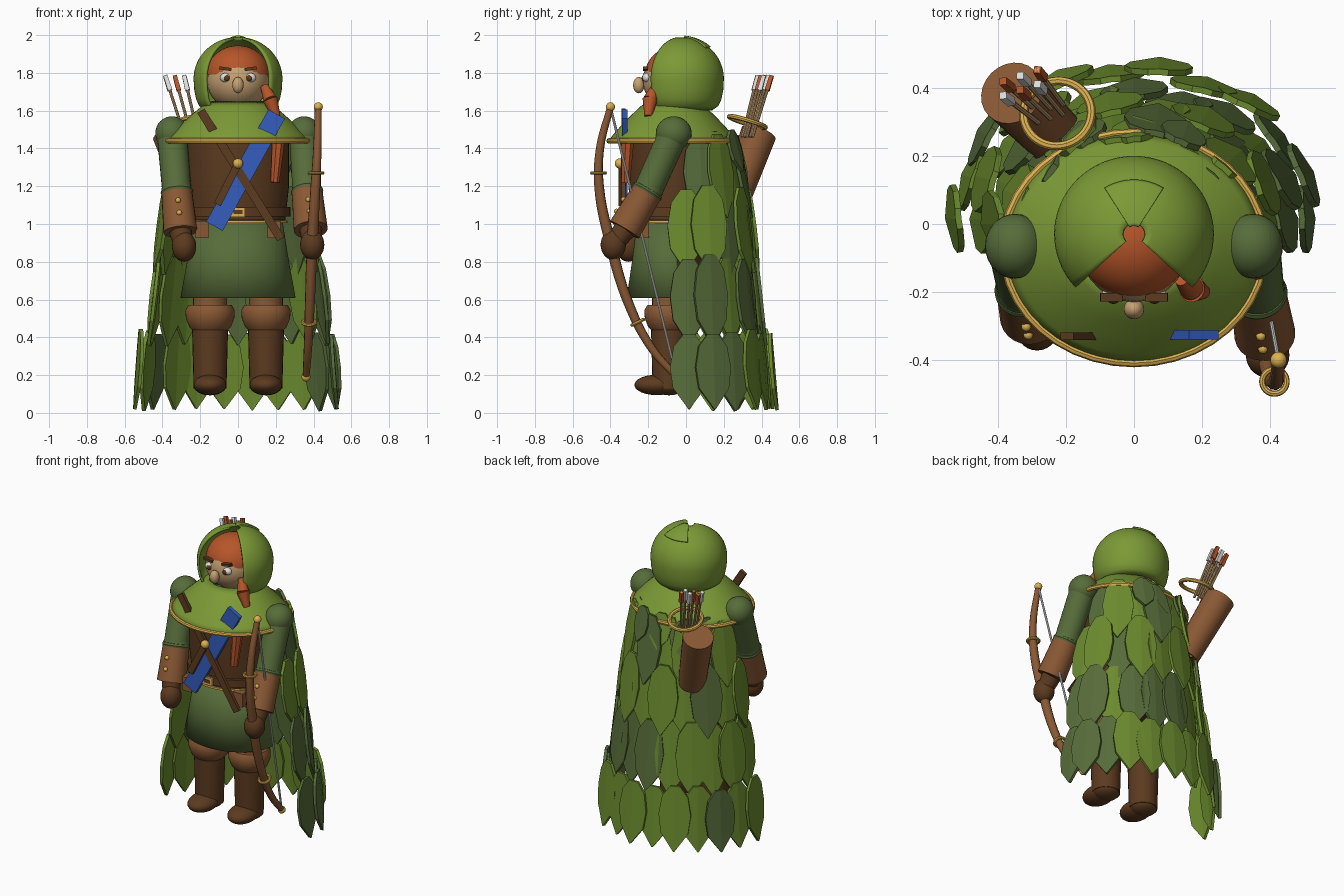
import bpy, bmesh, math, random
from mathutils import Vector, Matrix

random.seed(4)
if "Cube" in bpy.data.objects:
    bpy.data.objects.remove(bpy.data.objects["Cube"], do_unlink=True)


def material(name, r, g, b):
    m = bpy.data.materials.new(name)
    m.use_nodes = True
    m.diffuse_color = (r, g, b, 1)
    m.node_tree.nodes["Principled BSDF"].inputs["Base Color"].default_value = (r, g, b, 1)
    return m


LIGHT = material("light green", .20, .32, .037)
LEAF = material("leaf green", .15, .26, .028)
DARK = material("dark green", .095, .15, .042)
BROWN = material("brown leather", .25, .098, .034)
UMBER = material("dark brown", .108, .043, .014)
ORANGE = material("orange", .47, .092, .022)
SKIN = material("skin", .57, .36, .17)
GOLD = material("gold", .73, .44, .08)
BLUE = material("blue", .034, .11, .52)
WHITE = material("white", .74, .74, .72)


def finish(ob, name, mat, smooth=True):
    ob.name = name
    ob.data.materials.append(mat)
    bpy.ops.object.select_all(action='DESELECT')
    ob.select_set(True)
    bpy.context.view_layer.objects.active = ob
    if smooth:
        bpy.ops.object.shade_smooth_by_angle(angle=math.radians(40))
    return ob


def from_bmesh(bm, name, mat, smooth=True):
    me = bpy.data.meshes.new(name)
    bm.to_mesh(me)
    bm.free()
    ob = bpy.data.objects.new(name, me)
    bpy.context.collection.objects.link(ob)
    return finish(ob, name, mat, smooth)


def ball(name, loc, size, mat):
    bm = bmesh.new()
    bmesh.ops.create_uvsphere(bm, u_segments=28, v_segments=16, radius=1)
    bmesh.ops.scale(bm, vec=Vector(size), verts=bm.verts)
    bmesh.ops.translate(bm, vec=Vector(loc), verts=bm.verts)
    return from_bmesh(bm, name, mat)


def rod(name, a, b, r1, r2, mat, sides=24):
    a, b = Vector(a), Vector(b)
    d = b - a
    bm = bmesh.new()
    bmesh.ops.create_cone(bm, cap_ends=True, segments=sides, radius1=r1, radius2=r2, depth=d.length)
    bm.transform(Matrix.Translation((a + b) / 2) @ d.to_track_quat('Z', 'Y').to_matrix().to_4x4())
    return from_bmesh(bm, name, mat)


def box(name, loc, size, mat, tilt=0):
    bm = bmesh.new()
    bmesh.ops.create_cube(bm, size=1)
    bmesh.ops.scale(bm, vec=Vector(size), verts=bm.verts)
    bm.transform(Matrix.Translation(loc) @ Matrix.Rotation(tilt, 4, 'Y'))
    return from_bmesh(bm, name, mat, False)


def ring(name, loc, radius, thick, mat, axis=(0, 0, 1), sy=1):
    bpy.ops.mesh.primitive_torus_add(location=loc, major_radius=radius, minor_radius=thick,
                                     major_segments=40, minor_segments=8)
    ob = bpy.context.object
    ob.rotation_euler = Vector(axis).to_track_quat('Z', 'Y').to_euler()
    ob.scale.y = sy
    return finish(ob, name, mat)


def lathe(name, profile, y, sy, mat, start=0, sweep=360, thick=0):
    # Profile of (radius, z) spun about the vertical; start is measured from the front.
    bm = bmesh.new()
    a = math.radians(start - 90)
    vs = [bm.verts.new((r * math.cos(a), r * math.sin(a), z)) for r, z in profile]
    es = [bm.edges.new(p) for p in zip(vs, vs[1:])]
    bmesh.ops.spin(bm, geom=vs + es, axis=(0, 0, 1), cent=(0, 0, 0),
                   angle=math.radians(sweep), steps=48)
    bmesh.ops.remove_doubles(bm, verts=bm.verts, dist=.0005)
    bmesh.ops.recalc_face_normals(bm, faces=bm.faces)
    bm.transform(Matrix.Translation((0, y, 0)) @ Matrix.Diagonal((1, sy, 1, 1)))
    ob = from_bmesh(bm, name, mat)
    if thick:
        ob.modifiers.new("thickness", 'SOLIDIFY').thickness = thick
    return ob


def dome(r, rz, z, a0, a1, n=16):
    angles = [math.radians(a0 + (a1 - a0) * i / n) for i in range(n + 1)]
    return [(r * math.sin(t), z + rz * math.cos(t)) for t in angles]


# Head, hair and hood
ball("head", (0, -.05, 1.76), (.165, .18, .16), SKIN)
lathe("hair", dome(.17, .16, 1.785, 0, 88), -.045, 1.02, ORANGE)
hood = dome(.235, .22, 1.77, 8, 92) + [(.232, 1.71), (.222, 1.66), (.205, 1.625), (.17, 1.6)]
lathe("hood", hood, -.03, .98, LIGHT, 47, 266, .014)
lathe("hood_flap", dome(.245, .228, 1.77, 6, 42), -.03, .98, LIGHT, 148, 64, .012)
ball("nose", (0, -.25, 1.735), (.03, .03, .043), SKIN)
for s, side in ((1, "left"), (-1, "right")):
    ball(side + "_eye", (s * .067, -.208, 1.775), (.028, .022, .024), WHITE)
    ball(side + "_pupil", (s * .06, -.224, 1.772), (.016, .011, .016), UMBER)
    box(side + "_eyebrow", (s * .067, -.215, 1.822), (.065, .025, .016), UMBER, -s * .15)
rod("braid_top", (.14, -.16, 1.73), (.17, -.19, 1.66), .022, .036, ORANGE)
rod("braid_end", (.17, -.19, 1.66), (.205, -.2, 1.57), .04, .02, ORANGE)
rod("braid_tail", (.213, -.31, 1.44), (.195, -.32, 1.22), .036, .025, ORANGE, 8)

# Body and shoulder cape
lathe("tunic", [(0, 1.46), (.27, 1.46), (.27, 1.2), (.25, 1.02), (0, 1.02)], -.07, .87, UMBER)
lathe("breeches", [(0, 1.02), (.21, 1.02), (.24, .72), (.2, .66), (0, .66)], -.06, .75, UMBER)
lathe("skirt", [(.235, 1.02), (.27, .8), (.305, .61)], -.07, .8, DARK, -97, 194, .014)
lathe("belt", [(.25, 1.04), (.278, 1.04), (.278, 1.09), (.25, 1.09)], -.07, .88, UMBER)
lathe("belt_trim", [(.23, 1.005), (.262, 1.005), (.262, 1.018), (.23, 1.018)], -.07, .86, GOLD)
box("buckle", (0, -.318, 1.063), (.075, .02, .05), GOLD)
box("buckle_slot", (0, -.329, 1.063), (.045, .004, .022), UMBER)
lathe("shoulder_cape", [(.14, 1.65), (.19, 1.625), (.25, 1.575), (.31, 1.52), (.355, 1.475), (.385, 1.44)],
      -.07, .885, LIGHT, thick=.012)
ring("cape_trim", (0, -.07, 1.44), .383, .014, GOLD, sy=.885)

# Straps and dagger across the chest
box("blue_sash", (.04, -.325, 1.285), (.1, .028, .68), BLUE, math.radians(29))
box("brown_strap", (.015, -.33, 1.26), (.045, .022, .8), UMBER, math.radians(-32))
box("dagger", (-.055, -.345, 1.21), (.04, .025, .24), UMBER, math.radians(27))
ball("dagger_pommel", (0, -.35, 1.32), (.027, .027, .027), GOLD)

# Legs and boots
cuff = [(.085, .43), (.11, .455), (.128, .5), (.13, .545), (.115, .57), (.085, .57)]
for s, side in ((1, "left"), (-1, "right")):
    x = s * .148
    rod(side + "_leg", (x, -.09, .54), (x, -.09, .72), .09, .09, BROWN)
    rod(side + "_boot", (x, -.09, .13), (x, -.09, .47), .087, .096, UMBER)
    ball(side + "_heel", (x, -.09, .145), (.087, .087, .052), UMBER)
    ball(side + "_foot", (x, -.155, .148), (.087, .118, .054), UMBER)
    lathe(side + "_boot_cuff", cuff, -.09, 1, BROWN).location.x = x
    box(side + "_pouch", (s * .19, -.235, .97), (.07, .08, .09), BROWN)


# Arms
def arm(side, shoulder, elbow, wrist, hand):
    s, e, w, h = map(Vector, (shoulder, elbow, wrist, hand))
    ball(side + "_shoulder", s, (.088, .095, .09), DARK)
    rod(side + "_sleeve", s, e, .08, .077, DARK)
    ball(side + "_elbow", e, (.08, .08, .07), DARK)
    f = (w - e).normalized()
    ring(side + "_sleeve_cuff", e + f * .01, .07, .016, DARK, f)
    rod(side + "_bracer", e + f * .02, w, .082, .09, BROWN)
    ball(side + "_hand", h, (.064, .067, .08), UMBER)
    rod(side + "_wrist", w, h, .06, .05, UMBER)
    for t in (.4, .7):
        p = e.lerp(w, t) + Vector((0, -.08, .034))
        ball(side + "_stud", p, (.014, .014, .014), GOLD)


arm("left", (.35, -.065, 1.48), (.365, -.2, 1.18), (.385, -.325, .97), (.393, -.385, .89))
arm("right", (-.35, -.065, 1.48), (-.325, -.19, 1.18), (-.305, -.27, .96), (-.285, -.305, .88))

# Bow
path = [(.425, -.4, 1.62), (.42, -.455, 1.4), (.41, -.46, 1.2), (.393, -.4, .9),
        (.38, -.3, .57), (.37, -.18, .34), (.36, -.05, .19)]
curve = bpy.data.curves.new("bow", 'CURVE')
curve.dimensions = '3D'
curve.bevel_depth = .026
curve.bevel_resolution = 3
curve.use_fill_caps = True
spline = curve.splines.new('BEZIER')
spline.bezier_points.add(len(path) - 1)
for i, (point, p) in enumerate(zip(spline.bezier_points, path)):
    point.co = p
    point.radius = 1.15 - .15 * abs(i - 3)
    point.handle_left_type = point.handle_right_type = 'AUTO'
bow = bpy.data.objects.new("bow", curve)
bpy.context.collection.objects.link(bow)
finish(bow, "bow", BROWN, False)
bpy.ops.object.convert(target='MESH')
bpy.ops.object.shade_smooth_by_angle(angle=math.radians(40))
rod("bow_string", path[0], path[-1], .007, .007, WHITE, 8)
for p in (path[0], path[-1]):
    ball("bow_tip", p, (.024, .024, .024), GOLD)
ring("bow_upper_band", (.413, -.463, 1.27), .036, .009, GOLD)
ring("bow_lower_band", (.376, -.255, .48), .034, .009, GOLD, (0, -.5, 1))

# Quiver and arrows
rod("quiver", (-.21, .235, 1.08), (-.36, .385, 1.48), .085, .095, BROWN)
ring("quiver_ring", (-.225, .325, 1.54), .1, .013, GOLD, (-.1, .3, 1))
for i in range(6):
    across = Vector((.036 * (i % 3 - 1), .03 * (i // 3) + .012 * (i % 3 - 1), 0))
    base = Vector((-.245, .31, 1.46)) + across
    tip = Vector((-.335, .395, 1.785)) + across * 1.4
    rod("arrow", base, tip, .008, .008, SKIN, 8)
    rod("flight", base.lerp(tip, .76), tip, .017, .015, ORANGE if i % 2 else WHITE, 4)

# Leaf cloak: tiers of pointed leaves around the back, L for leaf green and D for dark green
OUTLINE = [(1, .3), (.84, .8), (.56, 1), (.28, .85), (0, .03)]


def leaf_tier(name, top, bottom, rx, ry, colours, width, a0, a1):
    bm = bmesh.new()
    for i, letter in enumerate(colours):
        a = math.radians(a0 + (a1 - a0) * i / (len(colours) - 1))
        out = Vector((math.cos(a) / rx[1], math.sin(a) / ry[1], 0)).normalized()
        yaw = Matrix.Rotation(random.uniform(-.05, .22), 3, 'Z')
        side = yaw @ Vector((-out.y, out.x, 0))
        lift = out * .022 * (i % 2)
        drop = random.uniform(-.02, .02)
        hi = Vector((rx[0] * math.cos(a), ry[0] * math.sin(a), top + drop)) + lift
        lo = Vector((rx[1] * math.cos(a), ry[1] * math.sin(a), bottom + abs(drop))) + lift
        rows = [[bm.verts.new(lo.lerp(hi, t) + side * w * width * k - out * abs(k) * w * .008)
                 for k in (-1, 0, 1)] for t, w in OUTLINE]
        for r, q in zip(rows, rows[1:]):
            for k in (0, 1):
                face = bm.faces.new((r[k], q[k], q[k + 1], r[k + 1]))
                face.material_index = int(letter == "D")
    ob = from_bmesh(bm, name, LEAF, False)
    ob.data.materials.append(DARK)
    mod = ob.modifiers.new("thickness", 'SOLIDIFY')
    mod.thickness, mod.offset = .018, 0


leaf_tier("hem_leaves", .43, .005, (.495, .525), (.43, .465), "DDDLLLLLLDLL", .1, 2, 178)
leaf_tier("lower_leaves", .83, .35, (.42, .475), (.35, .40), "DDLDDDLLLLL", .1, 2, 178)
leaf_tier("middle_leaves", 1.2, .73, (.365, .42), (.31, .365), "LLDLLLLDLL", .1, 0, 180)
leaf_tier("upper_leaves", 1.47, 1.03, (.31, .37), (.25, .33), "DLLDLLDL", .095, 16, 164)
leaf_tier("collar_leaves", 1.48, 1.26, (.28, .32), (.25, .31), "DDLDD", .07, 35, 145)
